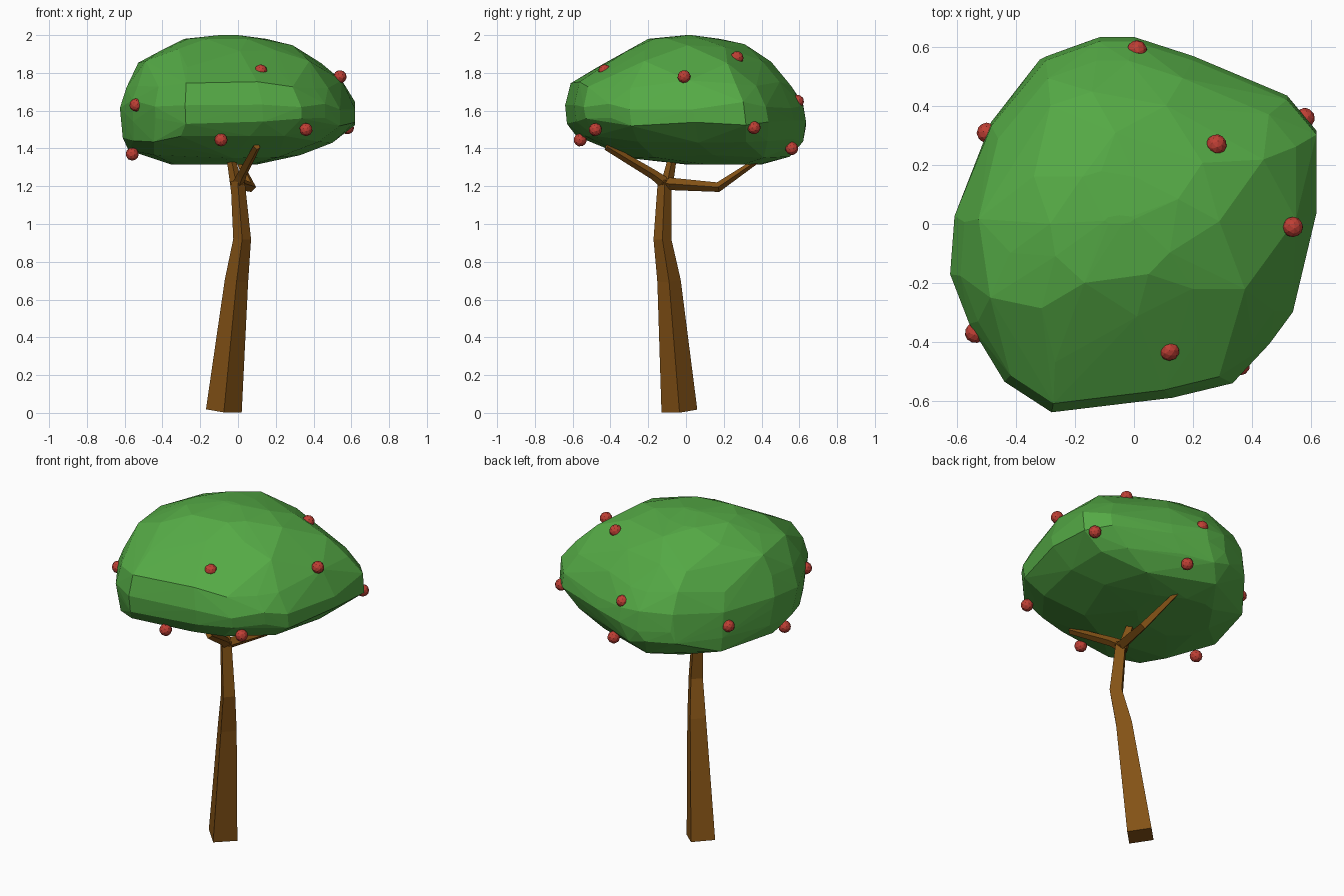
import bpy, bmesh, random
from mathutils import Vector

if "Cube" in bpy.data.objects:
    bpy.data.objects.remove(bpy.data.objects["Cube"])

random.seed(4)


def material(name, color):
    m = bpy.data.materials.new(name)
    m.diffuse_color = (*color, 1)
    m.use_nodes = True
    m.node_tree.nodes["Principled BSDF"].inputs["Base Color"].default_value = m.diffuse_color
    return m


def add_object(name, bm, mat):
    bmesh.ops.recalc_face_normals(bm, faces=bm.faces)
    me = bpy.data.meshes.new(name)
    bm.to_mesh(me)
    bm.free()
    me.materials.append(mat)
    ob = bpy.data.objects.new(name, me)
    bpy.context.collection.objects.link(ob)
    return ob


def limb(name, path, mat):
    """Four-sided tapering limb along a path of (x, y, z, radius)."""
    bm = bmesh.new()
    pts = [Vector(p[:3]) for p in path]
    rings = []
    for i, p in enumerate(pts):
        t = (pts[min(i + 1, len(pts) - 1)] - pts[max(i - 1, 0)]).normalized()
        u = Vector((1, 0, 0))
        u = (u - t * u.dot(t)).normalized()
        v = t.cross(u)
        r = path[i][3]
        rings.append([bm.verts.new(p + d * r) for d in (u, v, -u, -v)])
    for a, b in zip(rings, rings[1:]):
        for k in range(4):
            bm.faces.new((a[k], a[(k + 1) % 4], b[(k + 1) % 4], b[k]))
    bm.faces.new(rings[0])
    bm.faces.new(rings[-1])
    return add_object(name, bm, mat)


bark = material("bark", (0.23, 0.085, 0.008))
leaf = material("leaf", (0.09, 0.40, 0.06))
red = material("fruit_red", (0.52, 0.05, 0.035))

# trunk and branches
limb("trunk", [(-0.075, -0.035, 0.01, 0.095), (-0.008, -0.09, 0.70, 0.062),
               (0.022, -0.125, 0.92, 0.047), (-0.002, -0.112, 1.23, 0.037)], bark)
limb("front_branch", [(-0.005, -0.09, 1.20, 0.034), (0.02, -0.17, 1.26, 0.026),
                      (0.10, -0.42, 1.41, 0.02)], bark)
limb("back_branch", [(0.0, -0.12, 1.215, 0.034), (0.07, 0.17, 1.195, 0.026),
                     (0.0, 0.39, 1.345, 0.014)], bark)
limb("middle_branch", [(-0.005, -0.105, 1.19, 0.034), (-0.04, -0.07, 1.36, 0.022)], bark)

# canopy: plan outline scaled to the width and depth at each height
outline = [(-.12, .64), (0, .64), (.2, .575), (.52, .44), (.62, .32), (.62, .05),
           (.54, -.29), (.46, -.4), (.335, -.535), (.13, -.585), (-.28, -.635),
           (-.44, -.53), (-.56, -.33), (-.625, -.16), (-.61, .04), (-.485, .35), (-.3, .575)]
levels = [  # z, x min, x max, y min, y max
    (1.315, -.36, .10, 0.0, .40), (1.37, -.58, .33, -.33, .55), (1.45, -.61, .50, -.58, .62),
    (1.54, -.62, .62, -.63, .635), (1.63, -.625, .62, -.64, .62), (1.74, -.59, .55, -.61, .555),
    (1.84, -.54, .44, -.47, .45), (1.93, -.42, .29, -.34, .31), (1.98, -.29, .15, -.20, .18),
    (2.0, -.10, 0.0, 0.0, .03)]
bm = bmesh.new()
for i, (z, x0, x1, y0, y1) in enumerate(levels):
    for j, (x, y) in enumerate(outline):
        if not 2 <= i <= 5 and (i + j) % 2:
            continue
        fx, fy = (x + .625) / 1.245, (y + .635) / 1.275
        dz = random.uniform(-.025, .025) if 0 < i < 8 else 0
        bm.verts.new((x0 + (x1 - x0) * fx, y0 + (y1 - y0) * fy, z + dz))
hull = bmesh.ops.convex_hull(bm, input=bm.verts)
loose = {g for g in hull["geom_interior"] + hull["geom_unused"] if isinstance(g, bmesh.types.BMVert)}
bmesh.ops.delete(bm, geom=[v for v in loose if not v.link_faces], context='VERTS')
add_object("canopy", bm, leaf)

# fruit
spots = [(.12, -.43, 1.81), (.54, -.01, 1.78), (.28, .27, 1.88), (.01, .59, 1.65),
         (-.54, -.37, 1.63), (.36, -.48, 1.50), (-.09, -.56, 1.445), (-.56, -.14, 1.37),
         (-.50, .31, 1.53), (.09, .56, 1.40), (.58, .36, 1.51)]
for n, p in enumerate(spots):
    bm = bmesh.new()
    bmesh.ops.create_icosphere(bm, subdivisions=2, radius=0.035)
    fruit = add_object(f"fruit_{n + 1}", bm, red)
    fruit.location = p
    fruit.rotation_euler = (n, n * 2, 0)
